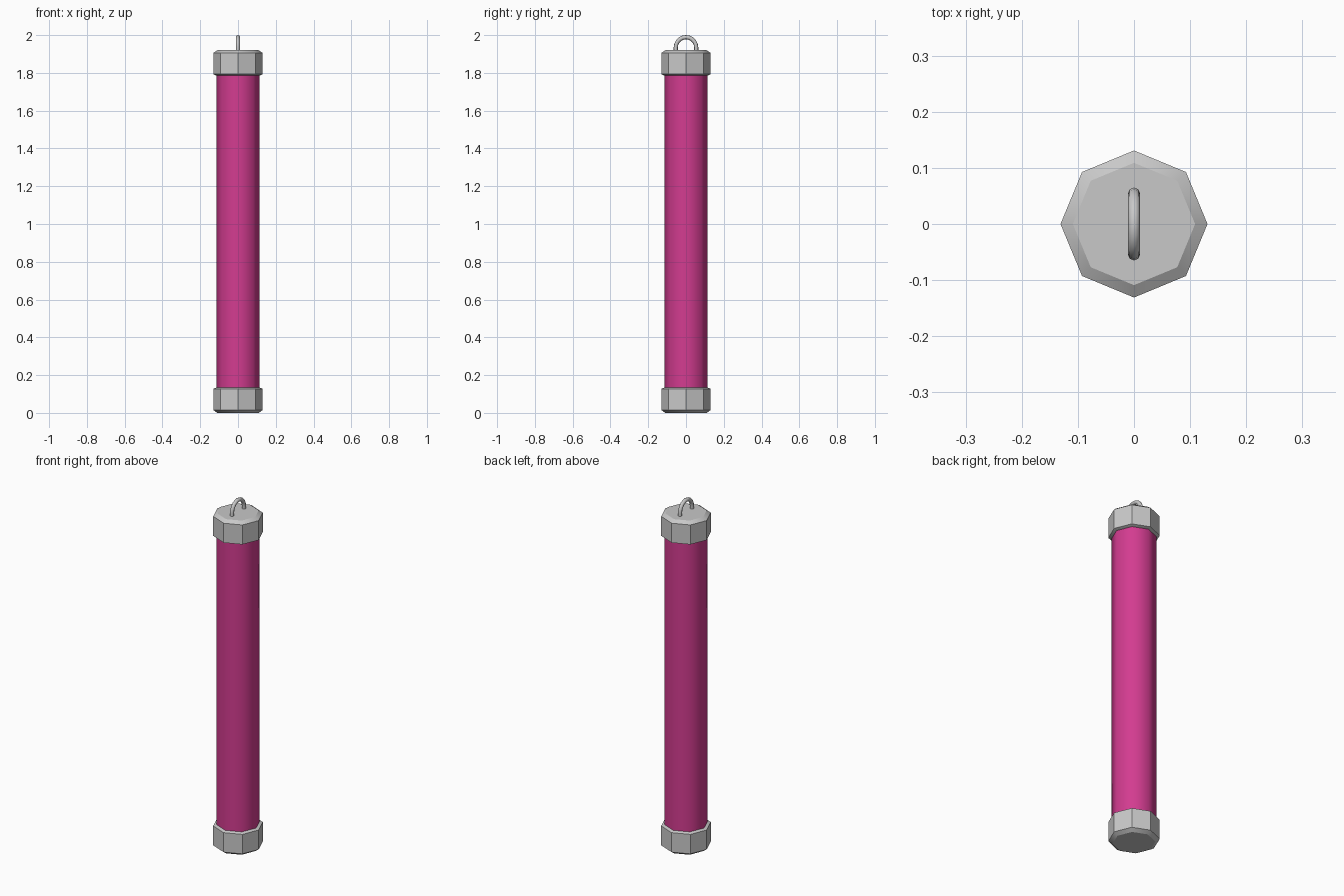
import bpy
import math
from mathutils import Vector

if "Cube" in bpy.data.objects:
    bpy.data.objects.remove(bpy.data.objects["Cube"])


def make_material(name, rgb):
    mat = bpy.data.materials.new(name)
    mat.use_nodes = True
    mat.diffuse_color = (*rgb, 1)
    mat.node_tree.nodes["Principled BSDF"].inputs["Base Color"].default_value = (*rgb, 1)
    return mat


pink = make_material("pink", (0.65, 0.045, 0.28))
grey = make_material("light grey", (0.58, 0.58, 0.58))


def skin(name, rings, mat, smooth_angle):
    """Join equal rings of points into a closed, capped solid."""
    n = len(rings[0])
    faces = [tuple(reversed(range(n)))]
    for r in range(len(rings) - 1):
        for i in range(n):
            j = (i + 1) % n
            faces.append((r * n + i, r * n + j, (r + 1) * n + j, (r + 1) * n + i))
    faces.append(tuple(range((len(rings) - 1) * n, len(rings) * n)))
    mesh = bpy.data.meshes.new(name)
    mesh.from_pydata([p for ring in rings for p in ring], [], faces)
    mesh.materials.append(mat)
    obj = bpy.data.objects.new(name, mesh)
    bpy.context.collection.objects.link(obj)
    bpy.ops.object.select_all(action="DESELECT")
    obj.select_set(True)
    bpy.context.view_layer.objects.active = obj
    bpy.ops.object.shade_smooth_by_angle(angle=math.radians(smooth_angle))
    return obj


def octagon(radius, z):
    return [Vector((radius * math.cos(k * math.pi / 4), radius * math.sin(k * math.pi / 4), z))
            for k in range(8)]


def lathe(name, profile, mat, smooth_angle):
    return skin(name, [octagon(r, z) for r, z in profile], mat, smooth_angle)


# Long smooth octagonal tube
lathe("tube", [(0.115, 0.06), (0.115, 1.86)], pink, 50)

# Chamfered end caps, the upper one a mirror of the lower
cap = [(0.109, 0), (0.131, 0.015), (0.131, 0.127), (0.113, 0.135)]
lathe("bottom_cap", cap, grey, 30)
lathe("top_cap", [(r, 1.92 - z) for r, z in reversed(cap)], grey, 30)

# Hanging loop: round bar swept along an arch
bar, arch, centre = 0.011, 0.054, 1.935
path = [(math.pi, 1.9)] + [(math.pi * (1 - k / 10), centre) for k in range(11)] + [(0, 1.9)]
rings = []
for angle, base in path:
    out = Vector((0, math.cos(angle), math.sin(angle)))
    mid = Vector((0, 0, base)) + out * arch
    rings.append([mid + bar * (out * math.cos(t) + Vector((1, 0, 0)) * math.sin(t))
                  for t in (k * math.pi / 4 for k in range(8))])
skin("hanging_loop", rings, grey, 60)
